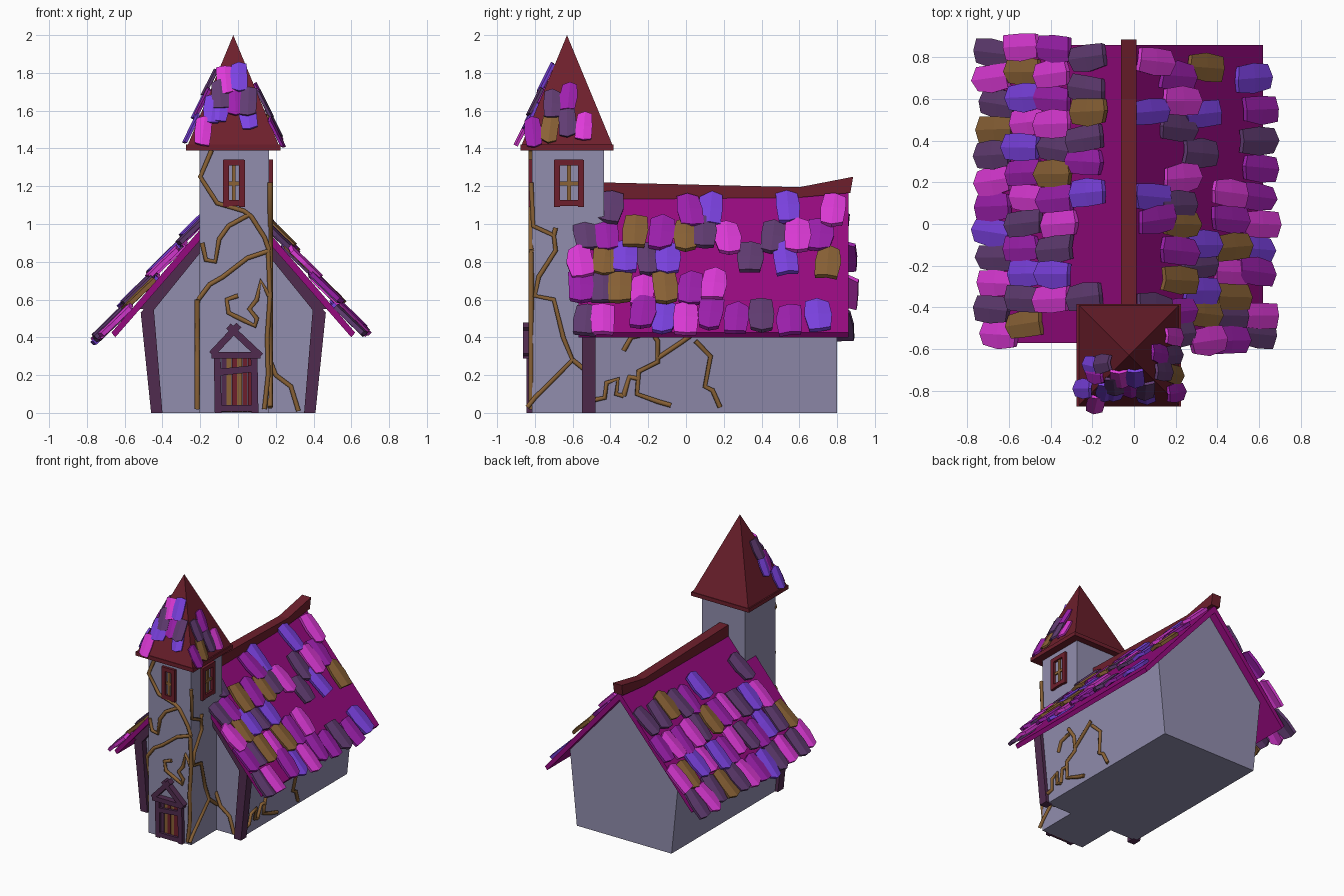
import bpy, bmesh, math, random
from mathutils import Vector, Matrix

if "Cube" in bpy.data.objects:
    bpy.data.objects.remove(bpy.data.objects["Cube"])

random.seed(11)
CX = -0.025                      # centre line of the building
CY = -0.63                       # centre of the tower in depth
Z = Vector((0, 0, 1))


def material(name, hexa):
    m = bpy.data.materials.new(name)
    s = [int(hexa[i:i + 2], 16) / 255 for i in (0, 2, 4)]
    m.diffuse_color = [c / 12.92 if c < 0.04 else ((c + 0.055) / 1.055) ** 2.4 for c in s] + [1]
    m.use_nodes = True
    m.node_tree.nodes["Principled BSDF"].inputs["Base Color"].default_value = m.diffuse_color
    return m


WALL = material("lavender_grey", "918DAE")
ROOF = material("deep_magenta", "960A7F")
RED = material("dark_red", "6D1F2C")
TRIM = material("plum_trim", "502B4E")
TILES = {"K": material("pink", "DE3AD8"), "P": material("purple", "9E20AE"),
         "B": material("blue_violet", "7C42E2"), "D": material("dusky_purple", "613C72"),
         "W": material("tan_brown", "8A6236")}
KEYS = list(TILES)
BROWN = TILES["W"]


def finish(name, bm, mats):
    bmesh.ops.recalc_face_normals(bm, faces=bm.faces)
    me = bpy.data.meshes.new(name)
    bm.to_mesh(me)
    bm.free()
    for m in mats:
        me.materials.append(m)
    ob = bpy.data.objects.new(name, me)
    bpy.context.collection.objects.link(ob)
    return ob


def prism(name, profile, place, a, b, mat):
    """Extrude a 2D profile from a to b; place(u, v, w) gives the 3D point."""
    bm = bmesh.new()
    lo, hi = ([bm.verts.new(place(u, v, w)) for u, v in profile] for w in (a, b))
    bm.faces.new(lo)
    bm.faces.new(hi)
    n = len(lo)
    for i in range(n):
        bm.faces.new((lo[i], lo[(i + 1) % n], hi[(i + 1) % n], hi[i]))
    return finish(name, bm, [mat])


def along_y(u, v, w):
    return (u, w, v)


def along_x(u, v, w):
    return (w, u, v)


def beams(name, bars, place, a, b, width, mat):
    """Join straight bars lying in one plane, each given by its two end points."""
    bm = bmesh.new()
    for x0, z0, x1, z1 in bars:
        p, q = Vector((x0, z0)), Vector((x1, z1))
        d = (q - p).normalized()
        s = Vector((-d.y, d.x)) * width / 2
        ends = [[bm.verts.new(place(c.x, c.y, w)) for c in (p + s, q + s, q - s, p - s)] for w in (a, b)]
        bm.faces.new(ends[0])
        bm.faces.new(ends[1])
        for i in range(4):
            j = (i + 1) % 4
            bm.faces.new((ends[0][i], ends[0][j], ends[1][j], ends[1][i]))
    return finish(name, bm, [mat])


def box(name, x0, x1, y0, y1, z0, z1, mat):
    return prism(name, [(x0, z0), (x1, z0), (x1, z1), (x0, z1)], along_y, y0, y1, mat)


# Nave walls, flaring upwards, and tower shaft
prism("nave_walls", [(CX - .41, 0), (CX + .41, 0), (CX + .47, .58), (CX, 1.13), (CX - .47, .58)],
      along_y, -.5, .8, WALL)
box("tower_walls", -.205, .165, -.815, -.435, 0, 1.4, WALL)

# Main roof, ridge beam, tower eave and spire
APEX, EAVE, RUN = 1.175, .425, .645
prism("main_roof", [(CX, APEX), (CX + RUN, EAVE), (CX + RUN - .02, EAVE - .025), (CX, APEX - .06),
                    (CX - RUN + .02, EAVE - .025), (CX - RUN, EAVE)], along_y, -.57, .86, ROOF)
prism("ridge_beam", [(-.44, 1.22), (.6, 1.195), (.885, 1.25), (.87, 1.165), (.6, 1.14), (-.44, 1.13)],
      along_x, CX - .038, CX + .038, RED)
box("tower_eave", CX - .25, CX + .25, CY - .245, CY + .245, 1.39, 1.42, RED)
bm = bmesh.new()
bmesh.ops.create_cone(bm, cap_ends=True, segments=4, radius1=.24 * math.sqrt(2), radius2=0, depth=.58,
                      matrix=Matrix.Translation((CX, CY, 1.71)) @ Matrix.Rotation(math.pi / 4, 4, 'Z'))
finish("spire", bm, [RED])


# Shingles: bent, jittered plates
def shingle(bm, o, down, nrm, w, l, key, lift):
    side = down.cross(nrm)
    turn = random.uniform(-.12, .12)
    down, side = down * math.cos(turn) + side * math.sin(turn), side * math.cos(turn) - down * math.sin(turn)
    g = {}
    for v in (-1, 0, 1):
        for u in (-1, 0, 1):
            pu = u * w / 2 * (.86 if v else 1) * random.uniform(.9, 1.12)
            pv = v * l / 2 * (.88 if u else 1) * random.uniform(.9, 1.1)
            g[u, v] = bm.verts.new(o + side * pu + down * pv + nrm * (.011 * (1 - abs(u)) + lift * v))
    for v in (-1, 0):
        for u in (-1, 0):
            f = bm.faces.new((g[u, v], g[u + 1, v], g[u + 1, v + 1], g[u, v + 1]))
            f.material_index = KEYS.index(key)


def finish_shingles(name, bm, thick):
    ob = finish(name, bm, TILES.values())
    mod = ob.modifiers.new("thickness", 'SOLIDIFY')
    mod.thickness, mod.offset = thick, 0


# Rows from ridge to eave: height, colours, then positions from front to back
right_rows = [(1.08, "DPBBK", (-.4, .02, .13, .54, .78)),
              (.93, "DPWPWDKDKP", (-.53, -.42, -.27, -.13, 0, .09, .22, .46, .59, .71)),
              (.80, "KWBDBDBW", (-.56, -.43, -.32, -.2, -.1, .34, .53, .75)),
              (.645, "PDWKWPK", (-.56, -.44, -.35, -.23, -.11, .02, .15)),
              (.50, "DKPBKPPDPB", (-.53, -.44, -.23, -.12, 0, .13, .27, .4, .55, .7))]
left_rows = [(.975, "DBPDWDD", (-.35, .15, .3, .41, .54, .65, .8)),
             (.80, "KBDKPWDKPKP", [-.36 + .12 * i for i in range(11)]),
             (.63, "WDBPDKPBKBWK", [-.48 + .121 * i for i in range(12)]),
             (.465, "KDKDBPKDWDKD", [-.53 + .123 * i for i in range(12)])]
for name, sx, rows in (("right_roof_shingles", 1, right_rows), ("left_roof_shingles", -1, left_rows)):
    down = Vector((sx * RUN, 0, EAVE - APEX)).normalized()
    nrm = Vector((sx * (APEX - EAVE), 0, RUN)).normalized()
    bm = bmesh.new()
    for z, keys, spots in rows:
        for key, y in zip(keys, spots):
            h = z + random.uniform(-.02, .02)
            p = Vector((CX + sx * (APEX - h) * RUN / (APEX - EAVE), y, h - .02))
            shingle(bm, p + nrm * random.uniform(.028, .055), down, nrm, .13, .23, key, .01)
    finish_shingles(name, bm, .024)

# Spire shingles: sideways position, height, colour on three faces
front = [(-.04, 1.76, "K"), (.03, 1.77, "B"), (-.07, 1.68, "D"), (.01, 1.65, "P"), (.08, 1.64, "D"),
         (-.07, 1.61, "B"), (.08, 1.57, "B"), (-.16, 1.48, "K"), (-.11, 1.6, "B")]
right = [(.01, 1.67, "P"), (-.08, 1.63, "D"), (-.09, 1.5, "W"), (0, 1.53, "D"), (-.18, 1.48, "P"), (.09, 1.51, "K")]
left = [(.04, 1.74, "D"), (.09, 1.64, "P"), (.05, 1.62, "B"), (.16, 1.5, "B")]
bm = bmesh.new()
for out, spots in (((0, -1, 0), front), ((1, 0, 0), right), ((-1, 0, 0), left)):
    out = Vector(out)
    side = Z.cross(out)
    down = (out * .24 - Z * .58).normalized()
    nrm = (out * .58 + Z * .24).normalized()
    for s, z, key in spots:
        p = Vector((CX, CY, z)) + out * .24 * (2 - z) / .58 + side * s
        shingle(bm, p + nrm * random.uniform(.006, .018), down, nrm, .09, .165, key, .006)
finish_shingles("spire_shingles", bm, .015)

# Corner posts and gable boards on the nave front
for name, s in (("right", 1), ("left", -1)):
    def X(d):
        return CX + s * d
    prism(name + "_corner_post", [(X(.375), 0), (X(.435), 0), (X(.49), .53), (X(.425), .6)],
          along_y, -.55, -.48, TRIM)
    prism(name + "_gable_board", [(X(.1), .94), (X(.1), 1.03), (X(.5), .55), (X(.42), .545)],
          along_y, -.55, -.49, TRIM)

# Windows on the front and right of the tower
for name, place, c, h, a in (("front", along_y, -.022, .042, -.815), ("right", along_x, CY + .01, .063, .165)):
    o = -1 if a < 0 else 1
    l, r = c - h, c + h
    beams(name + "_window_frame", [(l, 1.09, l, 1.34), (r, 1.09, r, 1.34), (l, 1.11, r, 1.11),
                                   (l - .012, 1.325, r + .012, 1.325)], place, a - o * .01, a + o * .02, .032, RED)
    beams(name + "_window_bars", [(c, 1.11, c, 1.32), (l, 1.215, r, 1.215)], place, a - o * .01, a + o * .01, .02, BROWN)

# Door: planks, frame and little gable
for i, m in enumerate((TRIM, BROWN, RED, BROWN, RED, RED)):
    x = -.088 + i * .028
    box("door_plank_%d" % (i + 1), x, x + .026, -.826, -.81, .005, .3, m)
beams("door_frame", [(-.105, .0, -.11, .31), (.09, .0, .085, .31), (-.1, .025, .09, .025), (-.1, .215, .09, .235)],
      along_y, -.845, -.81, .036, TRIM)
beams("door_gable", [(-.14, .305, .12, .305), (-.14, .31, .005, .465), (.12, .3, -.05, .46)],
      along_y, -.862, -.81, .036, TRIM)


# Vines creeping over the walls
def vines(name, place, paths, radius=.014):
    cu = bpy.data.curves.new(name, 'CURVE')
    cu.dimensions = '3D'
    cu.bevel_depth, cu.bevel_resolution, cu.use_fill_caps = radius, 1, True
    for path in paths:
        sp = cu.splines.new('POLY')
        sp.points.add(len(path) - 1)
        for pt, (u, v) in zip(sp.points, path):
            pt.co = (*place(u, v), 1)
    cu.materials.append(BROWN)
    bpy.context.collection.objects.link(bpy.data.objects.new(name, cu))


vines("tower_front_vines", lambda u, v: (u, -.82, v), [
    [(-.14, 1.39), (-.2, 1.25), (-.11, 1.11), (.03, 1.07), (.07, 1.04), (.14, .93), (.165, .86)],
    [(.06, 1.05), (-.05, .99), (-.1, .92), (-.12, .8), (-.17, .81), (-.19, .9)],
    [(.17, .86), (.05, .82), (-.08, .72), (-.15, .68), (-.21, .6)],
    [(0, .62), (-.06, .6), (-.05, .53), (.03, .49), (.09, .46), (.1, .5), (.06, .55), (.1, .6), (.12, .7), (.165, .62)],
    [(.16, .86), (.17, .62), (.155, .4), (.16, .2), (.14, .02)]])
vines("tower_left_vine", lambda u, v: (-.215, u, v),
      [[(-.815, .6), (-.8, .5), (-.77, .36), (-.79, .27), (-.77, .02)]])
vines("tower_right_vines", lambda u, v: (.17, u, v), [
    [(-.82, 1.22), (-.81, .99), (-.7, .94), (-.69, .86), (-.78, .72), (-.8, .62), (-.7, .6), (-.65, .4),
     (-.6, .28), (-.8, .08), (-.84, .03)],
    [(-.6, .28), (-.5, .2)], [(-.7, .94), (-.69, .98)]])
vines("nave_front_vine", lambda u, v: (u, -.505, v), [[(.16, .3), (.2, .2), (.28, .14), (.32, .01)]])
vines("nave_right_vines", lambda u, v: (CX + .415 + v * .103, u, v), [
    [(-.2, .46), (-.15, .38), (-.15, .27), (-.25, .22), (-.26, .1), (-.15, .06), (-.08, .04)],
    [(.04, .42), (-.03, .37), (-.15, .29)],
    [(.05, .38), (.13, .3), (.1, .14), (.14, .12), (.18, .03)],
    [(-.33, .33), (-.29, .4), (-.2, .42)],
    [(-.48, .07), (-.43, .08), (-.42, .16), (-.36, .18), (-.37, .1), (-.33, .09)],
    [(-.33, .09), (-.3, .19), (-.25, .18)]])
